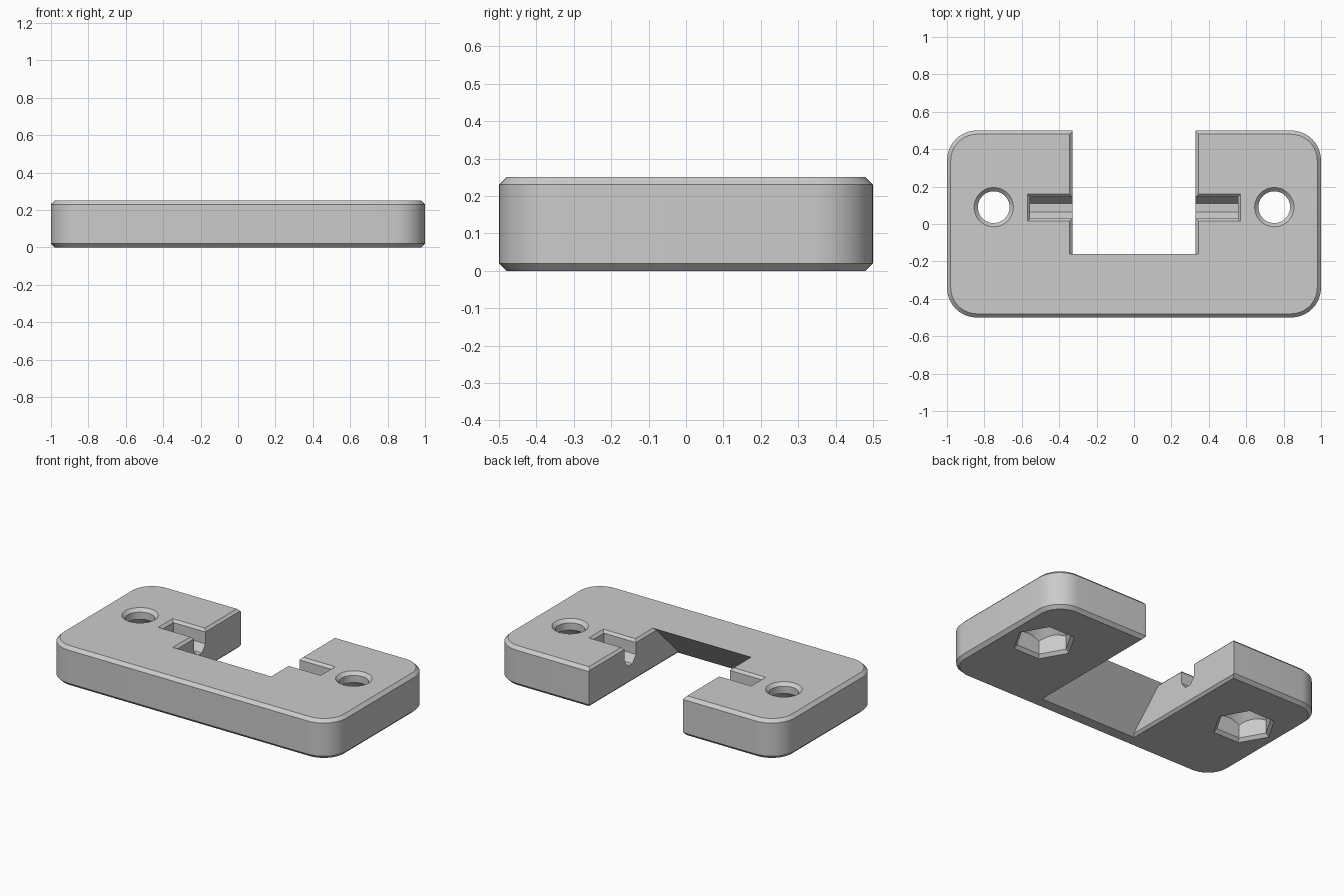
import bpy, bmesh, math

if "Cube" in bpy.data.objects:
    bpy.data.objects.remove(bpy.data.objects["Cube"])


def loft(name, rings):
    """Closed solid skinned through rings of equal point count."""
    bm = bmesh.new()
    vr = [[bm.verts.new(p) for p in r] for r in rings]
    n = len(vr[0])
    for a, b in zip(vr, vr[1:]):
        for i in range(n):
            j = (i + 1) % n
            bm.faces.new((a[i], a[j], b[j], b[i]))
    bm.faces.new(vr[0])
    bm.faces.new(vr[-1])
    bmesh.ops.recalc_face_normals(bm, faces=bm.faces)
    me = bpy.data.meshes.new(name)
    bm.to_mesh(me)
    bm.free()
    ob = bpy.data.objects.new(name, me)
    bpy.context.collection.objects.link(ob)
    return ob


def circle(x, y, z, r, n=48):
    return [(x + r * math.cos(2 * math.pi * i / n),
             y + r * math.sin(2 * math.pi * i / n), z) for i in range(n)]


def rect(x0, x1, y0, y1, z):
    return [(x0, y0, z), (x1, y0, z), (x1, y1, z), (x0, y1, z)]


def rounded(inset, z, r=0.16, seg=10):
    pts = []
    for k, (sx, sy) in enumerate([(1, 1), (-1, 1), (-1, -1), (1, -1)]):
        for i in range(seg + 1):
            a = math.pi / 2 * (k + i / seg)
            pts.append((sx * (1 - r) + (r - inset) * math.cos(a),
                        sy * (0.5 - r) + (r - inset) * math.sin(a), z))
    return pts


def boolean(ob, cutter, op='DIFFERENCE'):
    m = ob.modifiers.new('cut', 'BOOLEAN')
    m.operation, m.object, m.solver = op, cutter, 'EXACT'
    dg = bpy.context.evaluated_depsgraph_get()
    me = bpy.data.meshes.new_from_object(ob.evaluated_get(dg))
    ob.modifiers.clear()
    ob.data = me
    bpy.data.objects.remove(cutter)


# plate with rounded corners and chamfered rims
body = loft('mounting_plate', [rounded(0.02, 0), rounded(0, 0.02),
                               rounded(0, 0.23), rounded(0.02, 0.25)])

# central slot: sloped floor wall, chamfered side edges
boolean(body, loft('slot_cutter', [
    rect(-h, h, z - 0.41, 0.6, z)
    for z, h in ((-0.01, 0.355), (0.015, 0.33), (0.235, 0.33), (0.26, 0.355))]))

HY = 0.09
for s in (-1, 1):
    # round-bottomed shaft groove with chamfered mouth
    prof = [(0.03, 0.3), (0.03, 0.16), (0.065, 0.115), (0.11, 0.115),
            (0.145, 0.16), (0.145, 0.3)]
    boolean(body, loft('groove_cutter', [[(s * x, y, z) for y, z in prof]
                                         for x in (0.28, 0.555)]))
    boolean(body, loft('groove_chamfer', [
        rect(s * 0.28, s * (0.555 + d), 0.03 - d, 0.145 + d, 0.235 + d)
        for d in (0, 0.025)]))

    # nut pocket: hexagon ending in a cone
    x = s * 0.75
    nut = loft('nut_cutter', [circle(x, HY, z, r, 6) for z, r in
                              ((-0.01, 0.195), (0.02, 0.165), (0.2, 0.165))])
    boolean(nut, loft('nut_cone', [circle(x, HY, z, r) for z, r in
                                   ((-0.05, 0.22), (0.05, 0.22), (0.185, 0.085))]),
            'INTERSECT')
    boolean(body, nut)

    # screw hole with countersunk rim
    boolean(body, loft('hole_cutter', [circle(x, HY, z, r) for z, r in
                                       ((0.1, 0.085), (0.23, 0.085), (0.26, 0.115))]))

bpy.context.view_layer.objects.active = body
body.select_set(True)
bpy.ops.object.shade_smooth_by_angle(angle=math.radians(25))
